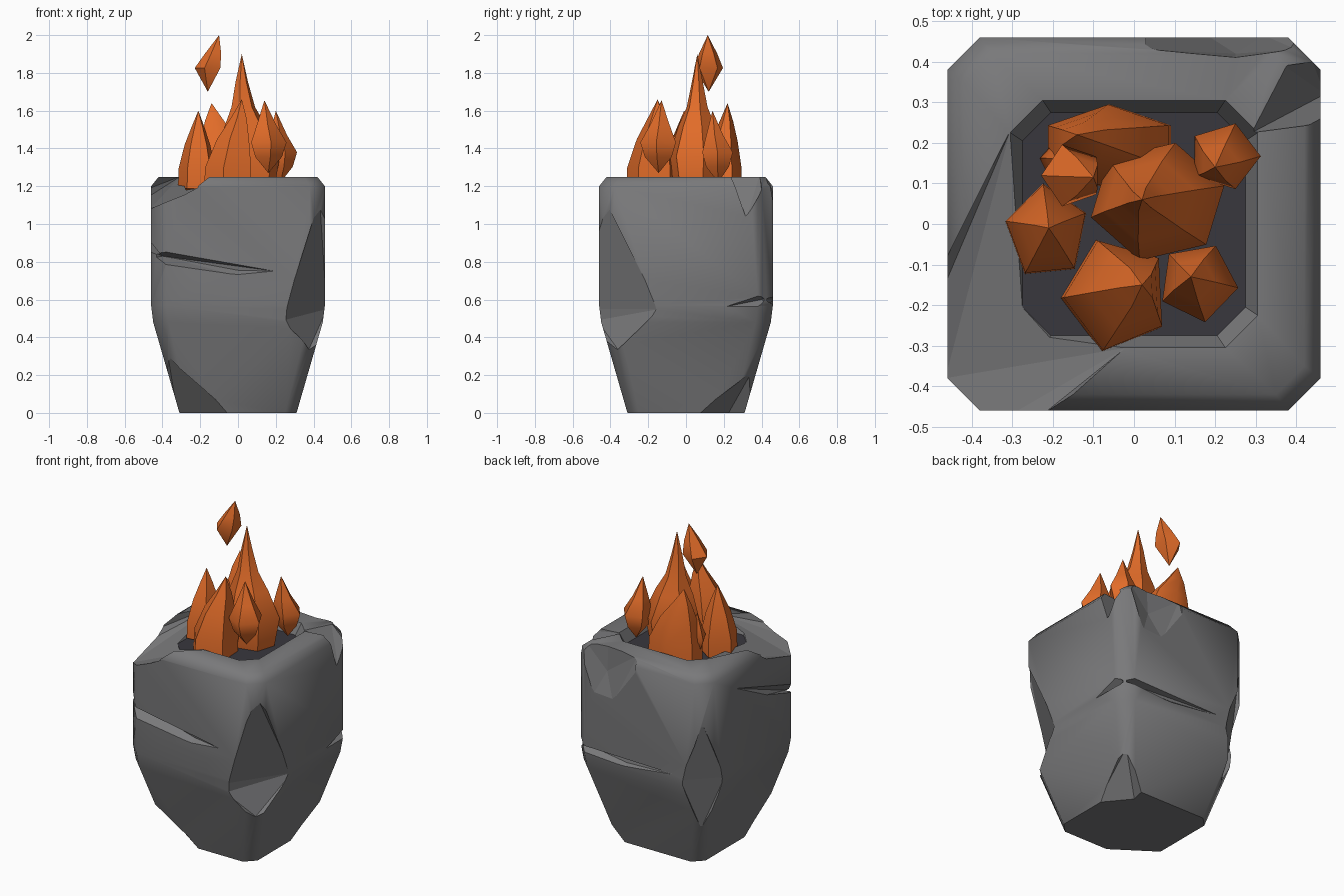
import bpy, bmesh, math
from mathutils import Vector


def material(name, rgb):
    m = bpy.data.materials.new(name)
    m.diffuse_color = (*rgb, 1)
    return m


STONE = material("grey stone", (0.19, 0.19, 0.195))
ASH = material("dark ash", (0.040, 0.038, 0.048))
FIRE = material("orange fire", (0.76, 0.15, 0.022))


def add_object(name, bm, mats):
    bmesh.ops.recalc_face_normals(bm, faces=bm.faces)
    me = bpy.data.meshes.new(name)
    bm.to_mesh(me)
    bm.free()
    for m in mats:
        me.materials.append(m)
    ob = bpy.data.objects.new(name, me)
    bpy.context.collection.objects.link(ob)
    return ob


def bridge(bm, a, b):
    n = len(a)
    return [bm.faces.new((a[i], a[(i + 1) % n], b[(i + 1) % n], b[i])) for i in range(n)]


# Stone block: stacked squares with cut corners (half width, corner cut, height)
def square_ring(bm, h, c, z):
    k = h - c
    pts = [(h, -k), (h, k), (k, h), (-k, h), (-h, k), (-h, -k), (-k, -h), (k, -h)]
    return [bm.verts.new((x, y, z)) for x, y in pts]


bm = bmesh.new()
profile = [(0.31, 0.06, 0), (0.449, 0.08, 0.48), (0.46, 0.08, 0.57), (0.46, 0.08, 1.20),
           (0.42, 0.07, 1.25), (0.305, 0.08, 1.25), (0.275, 0.07, 1.18)]
rings = [square_ring(bm, *p) for p in profile]
for i in range(len(rings) - 1):
    for f in bridge(bm, rings[i], rings[i + 1]):
        f.smooth = i < 5
bm.faces.new(rings[0])
bm.faces.new(rings[-1]).material_index = 1      # ash floor of the bowl
block = add_object("stone_block", bm, [STONE, ASH])


# Chips and cracks: convex chunks taken out of the block
def chip(*points):
    cb = bmesh.new()
    for p in points:
        cb.verts.new(p)
    res = bmesh.ops.convex_hull(cb, input=cb.verts)
    loose = [v for v in cb.verts if not v.link_faces]
    bmesh.ops.delete(cb, geom=loose, context='VERTS')
    cutter = add_object("chip_cutter", cb, [STONE])
    cutter.hide_render = True
    mod = block.modifiers.new("chip", 'BOOLEAN')
    mod.operation = 'DIFFERENCE'
    mod.solver = 'EXACT'
    mod.object = cutter
    bpy.context.view_layer.objects.active = block
    bpy.ops.object.modifier_apply(modifier=mod.name)
    bpy.data.objects.remove(cutter)


# broken rim, front left
chip((-0.02, -0.305, 1.252), (-0.15, -0.42, 1.25), (-0.22, -0.465, 1.19), (-0.39, -0.465, 1.135),
     (-0.465, -0.38, 1.08), (-0.465, -0.09, 1.19), (-0.305, 0.23, 1.252), (-0.7, -0.7, 1.0),
     (-0.02, -0.305, 1.6), (-0.22, -0.465, 1.6), (-0.7, -0.7, 1.6), (-0.465, -0.09, 1.6),
     (-0.305, 0.23, 1.6))
# notch in the rim, back right
chip((0.29, 0.225, 1.25), (0.47, 0.25, 1.23), (0.47, 0.32, 1.03), (0.39, 0.31, 1.17),
     (0.44, 0.40, 1.18), (0.37, 0.39, 1.26), (0.29, 0.225, 1.3), (0.5, 0.25, 1.3),
     (0.5, 0.4, 1.3), (0.52, 0.33, 1.03))
# dent in the back face
chip((0.03, 0.43, 1.26), (0.25, 0.41, 1.26), (0.40, 0.43, 1.26), (0.03, 0.47, 1.13),
     (0.18, 0.465, 0.94), (0.32, 0.465, 0.95), (0.40, 0.47, 1.15), (0.25, 0.42, 1.10),
     (0.03, 0.6, 1.26), (0.4, 0.6, 1.26), (0.2, 0.6, 0.95), (0.32, 0.6, 0.95))
# broken corner, front right
chip((0.432, -0.432, 1.13), (0.25, -0.47, 0.55), (0.47, -0.14, 0.55), (0.24, -0.47, 0.49),
     (0.375, -0.36, 0.335), (0.7, -0.7, 1.13), (0.7, -0.7, 0.335), (0.7, -0.14, 0.55),
     (0.25, -0.7, 0.55))
# sliced corner, back left
chip((-0.415, 0.43, 0.95), (-0.47, 0.29, 0.58), (-0.29, 0.47, 0.58), (-0.35, 0.35, 0.25),
     (-0.7, 0.7, 0.95), (-0.7, 0.7, 0.25), (-0.47, 0.7, 0.58), (-0.7, 0.47, 0.58))
# broken foot, front left
chip((-0.37, -0.36, 0.30), (-0.22, -0.35, 0.09), (-0.03, -0.32, -0.01), (-0.32, -0.12, -0.01),
     (-0.7, -0.7, 0.3), (-0.7, -0.7, -0.1), (-0.03, -0.6, -0.1), (-0.6, -0.12, -0.1))
# notch in the foot, back right
chip((0.35, 0.35, 0.22), (0.33, 0.20, 0.07), (0.32, 0.05, -0.01), (0.18, 0.22, -0.01),
     (0.24, 0.34, -0.01), (0.6, 0.6, 0.2), (0.6, 0.05, -0.05), (0.24, 0.6, -0.05))
# crack along the front and left faces
chip((-0.55, -0.52, 0.90), (-0.55, -0.52, 0.80), (-0.38, -0.47, 0.78), (0, -0.47, 0.725),
     (0.20, -0.462, 0.75), (-0.1, -0.47, 0.795), (-0.40, -0.38, 0.83), (0, -0.43, 0.755))
chip((-0.52, -0.55, 0.90), (-0.52, -0.55, 0.80), (-0.47, -0.1, 0.94), (-0.47, -0.1, 0.99),
     (-0.462, 0.18, 1.09), (-0.40, -0.40, 0.84), (-0.435, -0.1, 0.97))
# crack around the right and back faces
chip((0.463, 0.20, 0.56), (0.47, 0.40, 0.63), (0.47, 0.40, 0.555), (0.55, 0.5, 0.64),
     (0.55, 0.5, 0.54), (0.41, 0.40, 0.60))
chip((-0.27, 0.463, 0.60), (0.1, 0.47, 0.55), (0.1, 0.47, 0.60), (0.5, 0.55, 0.64),
     (0.5, 0.55, 0.54), (0.40, 0.41, 0.60), (0.1, 0.44, 0.575))


# Flames: faceted teardrops leaning from a base centre towards a tip
def flame(name, base, tip, radii, sides, phase, shape):
    fb = bmesh.new()
    base, tip = Vector(base), Vector(tip)
    loops = []
    for t, s, lean in shape:            # height share, width share, lean share
        c = base.lerp(tip, lean)
        z = base.z + (tip.z - base.z) * t
        loops.append([fb.verts.new((c.x + s * radii[0] * math.cos(a),
                                    c.y + s * radii[1] * math.sin(a), z))
                      for a in (math.radians(phase) + i * math.tau / sides for i in range(sides))])
    for a, b in zip(loops, loops[1:]):
        bridge(fb, a, b)
    for loop, apex in ((loops[0], base), (loops[-1], tip)):
        v = fb.verts.new(apex)
        for i in range(sides):
            fb.faces.new((loop[i], loop[(i + 1) % sides], v))
    ob = add_object(name, fb, [FIRE])
    bpy.ops.object.select_all(action='DESELECT')
    ob.select_set(True)
    bpy.context.view_layer.objects.active = ob
    bpy.ops.object.shade_smooth_by_angle(angle=math.radians(45))


ROOTED = [(0.04, 1, 0), (0.28, 0.98, 0.05), (0.58, 0.68, 0.4), (0.80, 0.34, 0.8)]
TALL = [(0.03, 0.8, 0), (0.27, 1, 0.05), (0.48, 0.68, 0.5), (0.62, 0.38, 0.8), (0.8, 0.2, 1)]
DROP = [(0.22, 0.75, 0.1), (0.42, 1, 0.1), (0.66, 0.55, 0.6)]
SPARK = [(0.42, 1, 0.1), (0.68, 0.62, 0.55)]

flame("centre_flame", (0.06, 0.055, 1.16), (0.02, 0.06, 1.90), (0.17, 0.15), 6, 15, TALL)
flame("front_flame", (-0.045, -0.175, 1.16), (0.02, -0.15, 1.66), (0.135, 0.145), 5, -105, ROOTED)
flame("left_flame", (-0.215, -0.02, 1.17), (-0.21, -0.01, 1.60), (0.105, 0.12), 5, 95, ROOTED)
flame("back_left_flame", (-0.06, 0.19, 1.16), (-0.14, 0.22, 1.64), (0.175, 0.105), 6, 30, ROOTED)
flame("left_tongue", (-0.155, 0.15, 1.20), (-0.19, 0.16, 1.48), (0.075, 0.08), 5, 100, DROP)
flame("front_right_flame", (0.16, -0.145, 1.27), (0.14, -0.13, 1.655), (0.10, 0.10), 5, -80, DROP)
flame("back_right_flame", (0.225, 0.17, 1.22), (0.20, 0.14, 1.60), (0.09, 0.085), 5, 0, DROP)
flame("floating_spark", (-0.16, 0.12, 1.70), (-0.10, 0.115, 2.00), (0.075, 0.08), 5, 180, SPARK)
